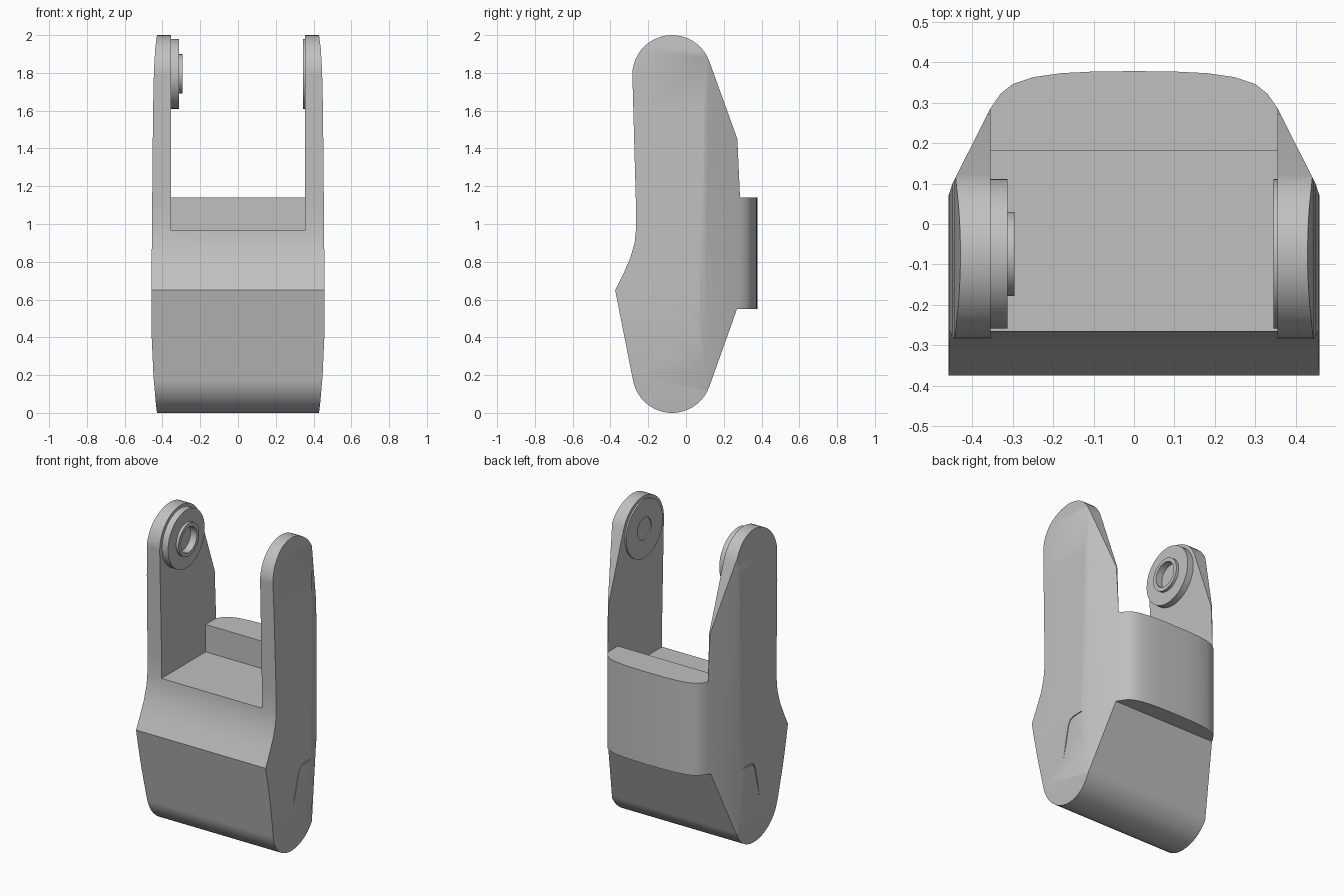
import bpy, bmesh
from math import sin, cos, pi, radians
from mathutils import Vector, Matrix

cube = bpy.data.objects.get("Cube")
if cube:
    bpy.data.objects.remove(cube, do_unlink=True)

GREY = (0.53, 0.53, 0.53, 1)
grey = bpy.data.materials.new("plain grey")
grey.use_nodes = True
grey.diffuse_color = GREY
grey.node_tree.nodes["Principled BSDF"].inputs["Base Color"].default_value = GREY


def make_object(name, bm):
    bmesh.ops.recalc_face_normals(bm, faces=bm.faces[:])
    mesh = bpy.data.meshes.new(name)
    bm.to_mesh(mesh)
    bm.free()
    mesh.materials.append(grey)
    obj = bpy.data.objects.new(name, mesh)
    bpy.context.collection.objects.link(obj)
    return obj


def prism(name, outline, axis, low, high):
    """Extrude a 2D outline along one axis."""
    bm = bmesh.new()
    verts = []
    for p in outline:
        co = list(p)
        co.insert(axis, low)
        verts.append(bm.verts.new(co))
    face = bm.faces.new(verts)
    out = bmesh.ops.extrude_face_region(bm, geom=[face])
    move = Vector((0, 0, 0))
    move[axis] = high - low
    bmesh.ops.translate(bm, vec=move, verts=[g for g in out["geom"] if isinstance(g, bmesh.types.BMVert)])
    return make_object(name, bm)


def activate(obj):
    bpy.ops.object.select_all(action="DESELECT")
    obj.select_set(True)
    bpy.context.view_layer.objects.active = obj


def carve(obj, cutter, operation):
    cutter.hide_render = True
    activate(obj)
    mod = obj.modifiers.new("carve", "BOOLEAN")
    mod.object, mod.operation, mod.solver = cutter, operation, "EXACT"
    bpy.ops.object.modifier_apply(modifier=mod.name)
    bpy.data.objects.remove(cutter, do_unlink=True)


def arc(cy, cz, r, start, end, steps=20):
    angles = [radians(start + (end - start) * i / steps) for i in range(steps + 1)]
    return [(cy + r * cos(a), cz + r * sin(a)) for a in angles]


def mirrored(half):
    return half + [(-x, v) for x, v in reversed(half) if x > 0]


# Body: side profile limited by the plan and front outlines
PIVOT_Y, PIVOT_Z = -0.074, 1.795
side = arc(PIVOT_Y, 1.79, 0.21, 20, 180)
side += [(-0.265, 1.1), (-0.265, 0.97), (-0.272, 0.9), (-0.295, 0.82), (-0.33, 0.74), (-0.375, 0.65)]
side += arc(PIVOT_Y, 0.21, 0.21, 191, 340)
side += [(0.27, 0.55), (0.42, 0.55), (0.42, 1.14), (0.286, 1.14), (0.272, 1.45)]
body = prism("bracket_body", side, 0, -0.6, 0.6)

plan = mirrored([(0.46, -0.6), (0.46, 0.065), (0.449, 0.1), (0.355, 0.286), (0.33, 0.322),
                 (0.3, 0.346), (0.25, 0.363), (0.18, 0.373), (0.1, 0.377), (0, 0.378)])
carve(body, prism("plan_cutter", plan, 2, -0.1, 2.1), "INTERSECT")

front = mirrored([(0.428, -0.01), (0.436, 0.06), (0.448, 0.2), (0.457, 0.4), (0.459, 0.55), (0.456, 0.95),
                  (0.45, 1.6), (0.445, 1.82), (0.438, 1.93), (0.428, 2.01)])
carve(body, prism("front_cutter", front, 1, -0.8, 0.8), "INTERSECT")

# Open slot between the arms, leaving a raised back wall
slot = [(-1, 0.965), (0.18, 0.965), (0.18, 1.14), (1, 1.14), (1, 2.3), (-1, 2.3)]
carve(body, prism("slot_cutter", slot, 0, -0.355, 0.355), "DIFFERENCE")

# Thin curved groove on each outer side
path = [(0.07, 0.537), (0, 0.535), (-0.03, 0.522), (-0.048, 0.49), (-0.068, 0.4), (-0.095, 0.3)]
width = 0.005
groove = path + [(y + width, z - width) for y, z in reversed(path)]
for sign in (-1, 1):
    low, high = sorted((sign * 0.452, sign * 0.5))
    carve(body, prism("groove_cutter", groove, 0, low, high), "DIFFERENCE")


def lathe(name, profile):
    """Spin (x, radius) points around the pivot axis."""
    bm = bmesh.new()
    verts = [bm.verts.new((x, PIVOT_Y, PIVOT_Z + r)) for x, r in profile]
    edges = [bm.edges.new(pair) for pair in zip(verts, verts[1:])]
    bmesh.ops.spin(bm, geom=verts + edges, cent=(0, PIVOT_Y, PIVOT_Z), axis=(1, 0, 0),
                   angle=2 * pi, steps=56)
    bmesh.ops.remove_doubles(bm, verts=bm.verts[:], dist=0.0001)
    return make_object(name, bm)


# Pivot boss with a raised ring on the right arm, thin washer on the left arm
boss = lathe("right_pivot_boss", [(-0.36, 0), (-0.36, 0.185), (-0.313, 0.185), (-0.313, 0.104),
                                  (-0.295, 0.104), (-0.295, 0.08), (-0.34, 0.08), (-0.34, 0)])
washer = lathe("left_pivot_washer", [(0.36, 0), (0.36, 0.185), (0.345, 0.185), (0.345, 0.07),
                                     (0.352, 0.07), (0.352, 0)])

for obj in (body, boss, washer):
    activate(obj)
    bpy.ops.object.shade_smooth_by_angle(angle=radians(28))
    weighted = obj.modifiers.new("even shading", "WEIGHTED_NORMAL")
    weighted.keep_sharp = True
